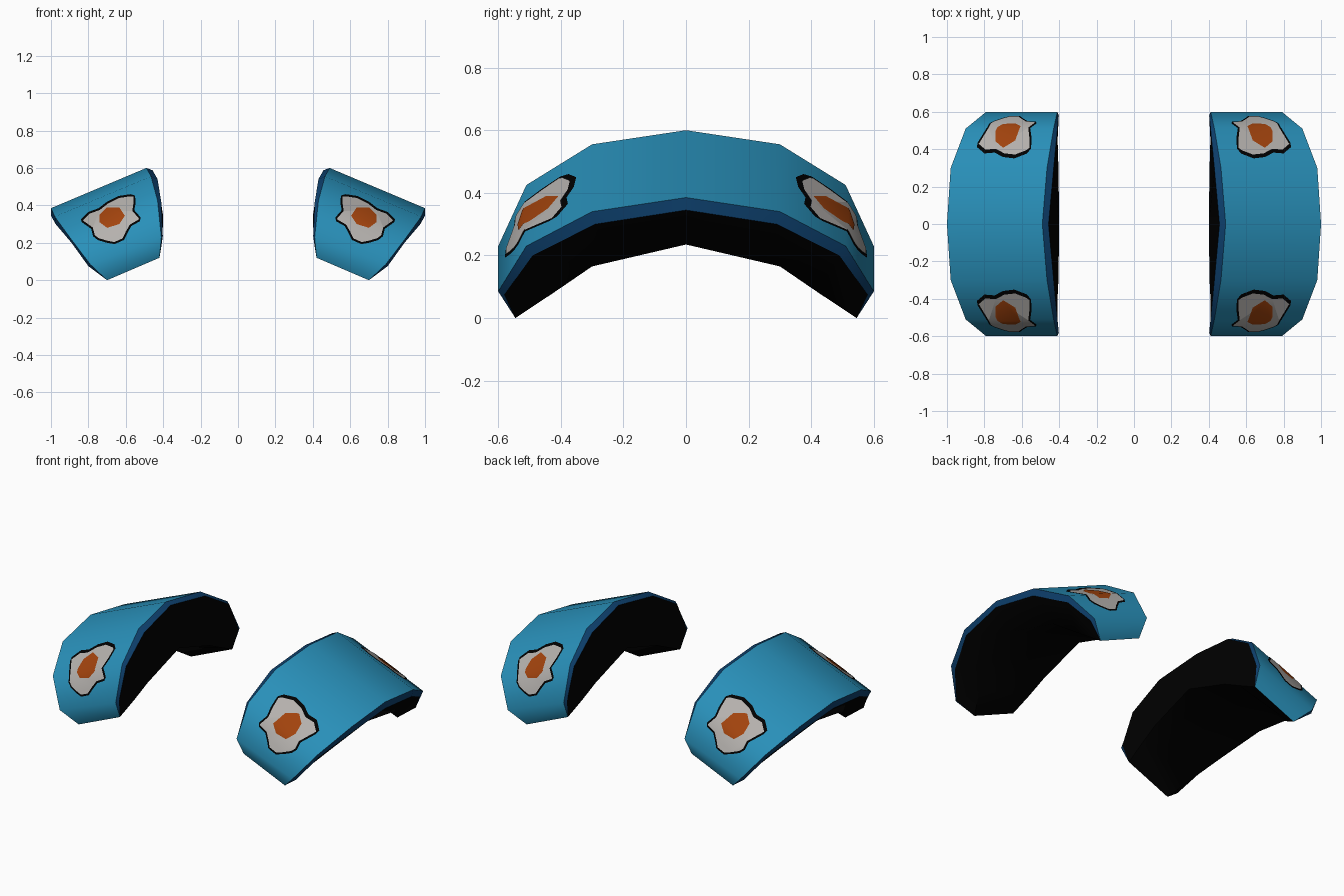
import bpy, bmesh, math
from mathutils import Vector
from mathutils.bvhtree import BVHTree

cube = bpy.data.objects.get("Cube")
if cube:
    bpy.data.objects.remove(cube)


def material(name, rgb):
    m = bpy.data.materials.new(name)
    m.use_nodes = True
    m.diffuse_color = (*rgb, 1)
    m.node_tree.nodes["Principled BSDF"].inputs["Base Color"].default_value = (*rgb, 1)
    return m


BLUE = material("sky_blue", (0.022, 0.28, 0.49))
TRIM = material("dark_blue", (0.004, 0.05, 0.15))
BLACK = material("black", (0, 0, 0))
WHITE = material("egg_white", (0.46, 0.44, 0.42))
ORANGE = material("yolk_orange", (0.36, 0.056, 0.004))

# Half-arch cross-sections, from the crown to the tip:
# outer edge, outer rim, underside outer, underside inner, inner rim, inner edge
TIP_OUT, TIP_IN = (.7, .545, 0), (.42, .545, .12)
SECTIONS = [
    [(1, 0, .385), (1, 0, .345), (.88, 0, .235), (.4, 0, .34), (.457, 0, .588), (.49, 0, .6)],
    [(.98, .3, .34), (.975, .29, .3), (.84, .3, .165), (.404, .3, .24), (.43, .295, .54), (.465, .3, .555)],
    [(.9, .51, .23), (.89, .49, .2), (.77, .42, .083), (.41, .42, .18), (.41, .5, .415), (.43, .51, .425)],
    [(.79, .6, .085), (.8, .58, .075), TIP_OUT, TIP_IN, (.402, .58, .235), (.41, .6, .23)],
    [TIP_OUT] * 3 + [TIP_IN] * 3,
]
STRIP_MATERIALS = [1, 2, 2, 2, 1, 0]

# Painted fried-egg outline and yolk, as x and z on the end of the pad
EGG = [(.575, .46), (.55, .452), (.548, .41), (.555, .375), (.52, .335), (.525, .315),
       (.57, .29), (.59, .255), (.61, .215), (.66, .193), (.7, .2), (.75, .215),
       (.775, .235), (.785, .275), (.835, .31), (.84, .325), (.8, .365),
       (.745, .385), (.7, .42), (.64, .45)]
YOLK = [(.74, .35), (.7, .39), (.635, .39), (.605, .345), (.635, .3), (.7, .28), (.74, .31)]


def finish(bm, name, materials):
    # Keep a crisp edge wherever two colours meet
    for e in bm.edges:
        if len({f.material_index for f in e.link_faces}) > 1:
            e.smooth = False
    mesh = bpy.data.meshes.new(name)
    bm.to_mesh(mesh)
    bm.free()
    for m in materials:
        mesh.materials.append(m)
    ob = bpy.data.objects.new(name, mesh)
    bpy.context.collection.objects.link(ob)
    bpy.ops.object.select_all(action="DESELECT")
    ob.select_set(True)
    bpy.context.view_layer.objects.active = ob
    bpy.ops.object.shade_smooth_by_angle(angle=math.radians(62), keep_sharp_edges=True)


def pad_mesh(side):
    """Loft the arch through the sections and their mirror images."""
    bm = bmesh.new()
    rings = []
    for end, part in ((-1, SECTIONS[:0:-1]), (1, SECTIONS)):
        for sec in part:
            rings.append([bm.verts.new((side * x, end * y, z)) for x, y, z in sec])
    for a, b in zip(rings, rings[1:]):
        for k in range(6):
            n = (k + 1) % 6
            f = bm.faces.new((a[k], a[n], b[n], b[k]))
            f.material_index = STRIP_MATERIALS[k]
    bmesh.ops.remove_doubles(bm, verts=bm.verts, dist=.0005)
    bmesh.ops.recalc_face_normals(bm, faces=bm.faces)
    return bm


def inset(outline, width):
    """Move each point of an anticlockwise outline inward by the width."""
    points = [Vector(p) for p in outline]
    result = []
    for i, p in enumerate(points):
        along = (points[(i + 1) % len(points)] - points[i - 1]).normalized()
        result.append(p + Vector((-along.y, along.x)) * width)
    return result


def decal(name, outline, mat, lift, side, end, tree):
    """Fold a flat outline over the facets of the pad's end."""
    bm = bmesh.new()
    bm.faces.new([bm.verts.new((x, 0, z)) for x, z in outline])
    for sec in SECTIONS[1:4]:
        outer, inner = Vector(sec[0]), Vector(sec[5])
        normal = (outer - inner).cross(Vector((0, 1, 0)))
        bmesh.ops.bisect_plane(bm, geom=bm.verts[:] + bm.edges[:] + bm.faces[:],
                               plane_co=outer, plane_no=normal)
    bmesh.ops.triangulate(bm, faces=bm.faces[:])
    for v in bm.verts:
        hit = tree.ray_cast(Vector((v.co.x, 2, v.co.z)), Vector((0, -1, 0)))[0]
        v.co = (side * v.co.x, end * (hit.y + lift), v.co.z)
    bm.normal_update()
    for f in bm.faces:
        if f.normal.y * end < 0:
            f.normal_flip()
    finish(bm, name, [mat])


reference = pad_mesh(1)
surface = BVHTree.FromBMesh(reference)
reference.free()

for side, side_name in ((1, "left"), (-1, "right")):
    finish(pad_mesh(side), side_name + "_shoulder_pad", [BLUE, TRIM, BLACK])
    for end, end_name in ((-1, "front"), (1, "back")):
        where = side_name + "_" + end_name
        for part, shape, mat, lift in (("egg_outline", EGG, BLACK, .004),
                                       ("egg_white", inset(EGG, .011), WHITE, .007),
                                       ("egg_yolk", YOLK, ORANGE, .0095)):
            decal(where + "_" + part, shape, mat, lift, side, end, surface)
